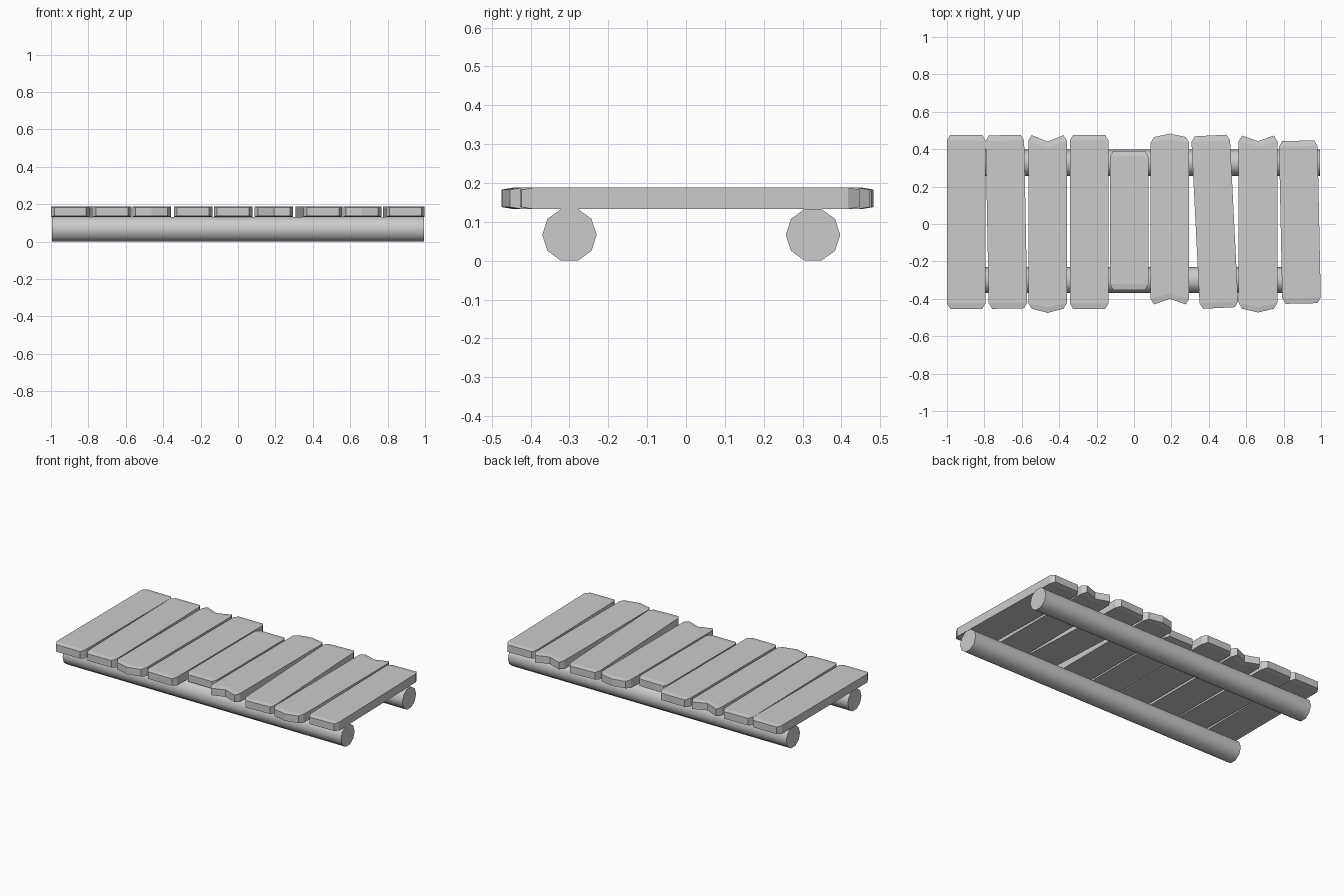
import bpy, bmesh, math
from mathutils import Matrix

if "Cube" in bpy.data.objects:
    bpy.data.objects.remove(bpy.data.objects["Cube"])

Z0, Z1 = 0.133, 0.188      # underside and top of the planks
HALF = 0.103               # plank half width


def finish(name, bm):
    bmesh.ops.recalc_face_normals(bm, faces=bm.faces)
    me = bpy.data.meshes.new(name)
    bm.to_mesh(me)
    bm.free()
    ob = bpy.data.objects.new(name, me)
    bpy.context.collection.objects.link(ob)
    return ob


def log(name, y):
    # ten-sided log lying along x, flat side down
    bm = bmesh.new()
    r = 0.07
    m = Matrix.Translation((0, y, r * math.sin(math.radians(72)))) @ Matrix.Rotation(math.pi / 2, 4, 'Y')
    bmesh.ops.create_cone(bm, cap_ends=True, segments=10, radius1=r, radius2=r, depth=1.99, matrix=m)
    # turn so that an edge, not a corner, rests on the ground
    low = min(v.co.z for v in bm.verts)
    if low < -0.001:
        bmesh.ops.rotate(bm, verts=bm.verts, cent=m.translation,
                         matrix=Matrix.Rotation(math.pi / 10, 3, 'X'))
    for f in bm.faces:
        f.smooth = len(f.verts) == 4
    for e in bm.edges:
        if any(len(f.verts) > 4 for f in e.link_faces):
            e.smooth = False
    return finish(name, bm)


def plank(name, x, back, front, back_mid, front_mid, skew):
    # grid of four rows by three columns, narrowed and thinned at both ends
    bm = bmesh.new()
    rows = [(front, front_mid, 0.085, 0.005), (front + 0.03, front_mid, HALF, 0.0),
            (back - 0.03, back_mid, HALF, 0.0), (back, back_mid, 0.085, 0.005)]
    length = back - front
    slope = skew / length
    layers = []
    for z, s in ((Z0, 1), (Z1, -1)):
        layers.append([[bm.verts.new((x + k * w - slope * (y - (front + back) / 2),
                                      y + slope * k * w + (mid if k == 0 else 0),
                                      z + s * inset)) for k in (-1, 0, 1)]
                       for y, mid, w, inset in rows])
    lo, hi = layers
    for g in layers:
        for i in range(3):
            for j in range(2):
                bm.faces.new((g[i][j], g[i][j + 1], g[i + 1][j + 1], g[i + 1][j]))
    for i in range(3):
        for j in (0, 2):
            bm.faces.new((lo[i][j], lo[i + 1][j], hi[i + 1][j], hi[i][j]))
    for j in range(2):
        for i in (0, 3):
            bm.faces.new((lo[i][j], lo[i][j + 1], hi[i][j + 1], hi[i][j]))
    return finish(name, bm)


# supporting logs
log("front_log", -0.30)
log("back_log", 0.327)

# planks: centre x, back y, front y, middle offset back / front, sideways skew
planks = [
    (-0.897, 0.477, -0.455, 0, 0, 0),
    (-0.682, 0.475, -0.452, 0, 0, 0.018),
    (-0.462, 0.475, -0.453, -0.035, -0.022, 0),
    (-0.240, 0.477, -0.455, 0, 0, 0),
    (-0.026, 0.390, -0.352, 0, 0, 0),
    (0.192, 0.465, -0.430, 0.018, 0.03, 0),
    (0.432, 0.473, -0.449, 0, 0, 0.046),
    (0.663, 0.473, -0.453, -0.03, -0.02, 0),
    (0.887, 0.445, -0.425, 0, 0, 0.018),
]
for n, p in enumerate(planks, 1):
    plank(f"plank_{n}", *p)
